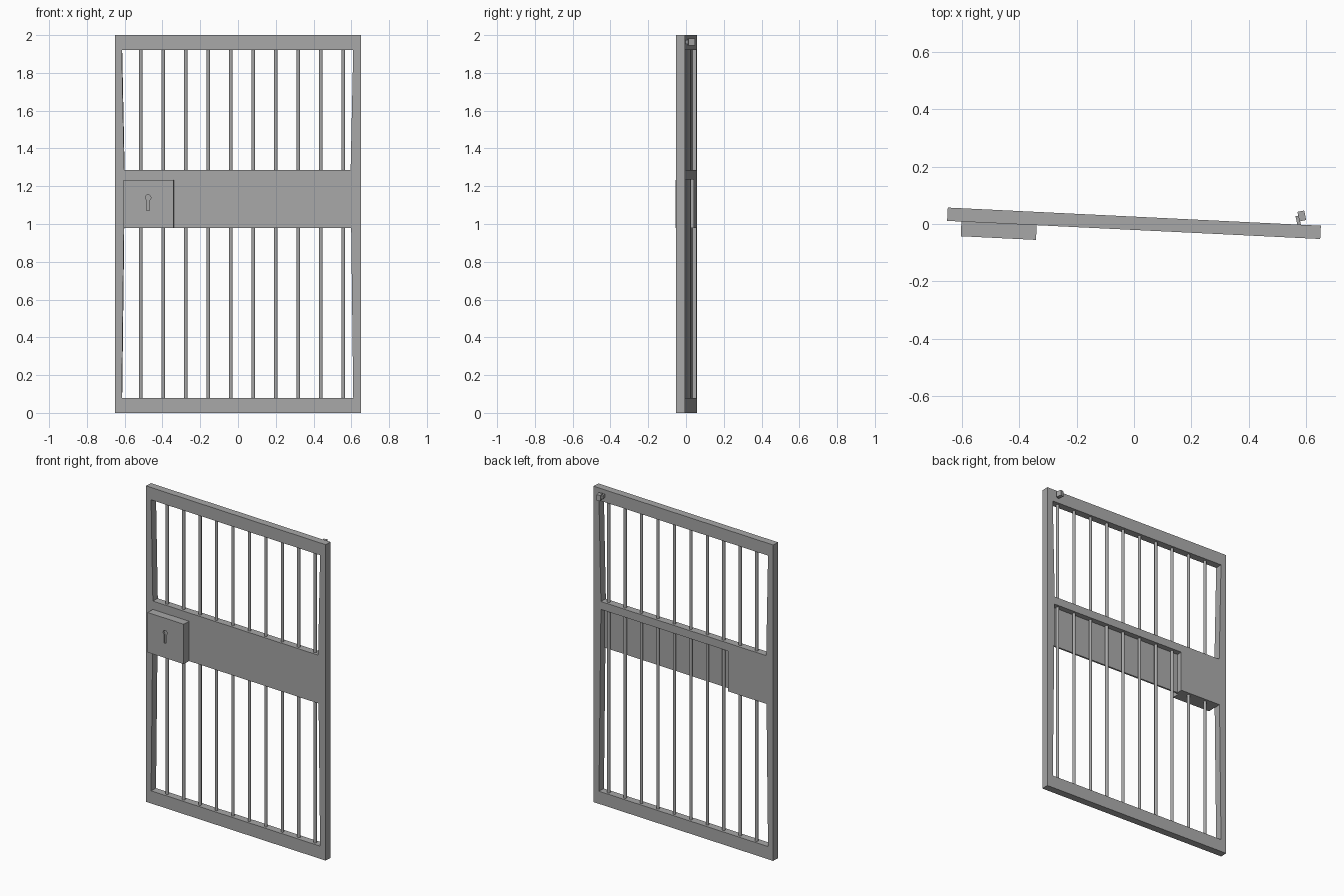
import bpy, bmesh, math
from mathutils import Matrix

cube = bpy.data.objects.get("Cube")
if cube:
    bpy.data.objects.remove(cube, do_unlink=True)

steel = bpy.data.materials.new("grey steel")
steel.use_nodes = True
GREY = (0.39, 0.39, 0.39, 1)
steel.diffuse_color = GREY
steel.node_tree.nodes["Principled BSDF"].inputs["Base Color"].default_value = GREY

# The door stands slightly ajar
AJAR = Matrix.Translation((0, 0.0025, 0)) @ Matrix.Rotation(math.radians(-2.78), 4, "Z")
HALF = 0.0232


def finish(name, bm):
    bmesh.ops.recalc_face_normals(bm, faces=bm.faces)
    bm.transform(AJAR)
    mesh = bpy.data.meshes.new(name)
    bm.to_mesh(mesh)
    bm.free()
    mesh.materials.append(steel)
    obj = bpy.data.objects.new(name, mesh)
    bpy.context.collection.objects.link(obj)
    return obj


def slab(name, loops, front, back):
    """Extrude x-z outlines (first is the rim, the rest are holes) from front to back."""
    bm = bmesh.new()
    edges = []
    for loop in loops:
        verts = [bm.verts.new((x, front, z)) for x, z in loop]
        edges += [bm.edges.new((a, b)) for a, b in zip(verts, verts[1:] + verts[:1])]
    bmesh.ops.triangle_fill(bm, use_beauty=True, edges=edges, normal=(0, -1, 0))
    bmesh.ops.dissolve_limit(bm, angle_limit=0.01, verts=bm.verts, edges=bm.edges)
    made = bmesh.ops.extrude_face_region(bm, geom=bm.faces[:])["geom"]
    moved = [v for v in made if isinstance(v, bmesh.types.BMVert)]
    bmesh.ops.translate(bm, verts=moved, vec=(0, back - front, 0))
    return finish(name, bm)


def rect(x0, x1, z0, z1):
    return [(x0, z0), (x1, z0), (x1, z1), (x0, z1)]


# Frame with tapered stiles, a middle rail and a solid block behind the lock
upper_opening = [(-0.602, 1.285), (0.598, 1.285), (0.612, 1.922), (-0.615, 1.922)]
lower_opening = [(-0.615, 0.08), (0.612, 0.08), (0.6, 0.98), (0.598, 1.235),
                 (-0.325, 1.235), (-0.325, 0.98), (-0.604, 0.98)]
slab("frame", [rect(-0.652, 0.652, 0, 2), upper_opening, lower_opening], -HALF, HALF)

# Thin panel closing the front of the middle band
slab("middle_panel", [rect(-0.325, 0.6, 0.98, 1.235)], -HALF, -0.012)

# Lock box with a sunk keyhole
slab_front = -0.0745
keyhole = [(-0.482, 1.072), (-0.465, 1.072), (-0.465, 1.126)]
for i in range(11):
    a = math.radians(-50 + i * 28)
    keyhole.append((-0.473 + 0.015 * math.cos(a), 1.14 + 0.015 * math.sin(a)))
keyhole.append((-0.482, 1.126))
slab("lock_box", [rect(-0.602, -0.339, 0.98, 1.232), keyhole], slab_front, -HALF)
slab("keyhole_floor", [keyhole], slab_front + 0.01, -HALF)

# Round bars
for i in range(10):
    bm = bmesh.new()
    bmesh.ops.create_cone(bm, cap_ends=True, segments=10, radius1=0.0095, radius2=0.0095,
                          depth=1.88, matrix=Matrix.Translation((-0.515 + i * 0.1193, 0, 1)))
    bar = finish(f"bar_{i + 1}", bm)
    bpy.context.view_layer.objects.active = bar
    bar.select_set(True)
    bpy.ops.object.shade_smooth_by_angle(angle=math.radians(40))
    bar.select_set(False)


# Small latch on the back of the top rail
def block(name, centre, size, turn):
    bm = bmesh.new()
    place = Matrix.Translation(centre) @ Matrix.Rotation(math.radians(turn), 4, "Z")
    bmesh.ops.create_cube(bm, size=1, matrix=place @ Matrix.Diagonal((*size, 1)))
    finish(name, bm)


block("latch_stem", (0.572, 0.038, 1.963), (0.012, 0.032, 0.02), 15)
block("latch_head", (0.584, 0.054, 1.963), (0.024, 0.034, 0.036), 15)
